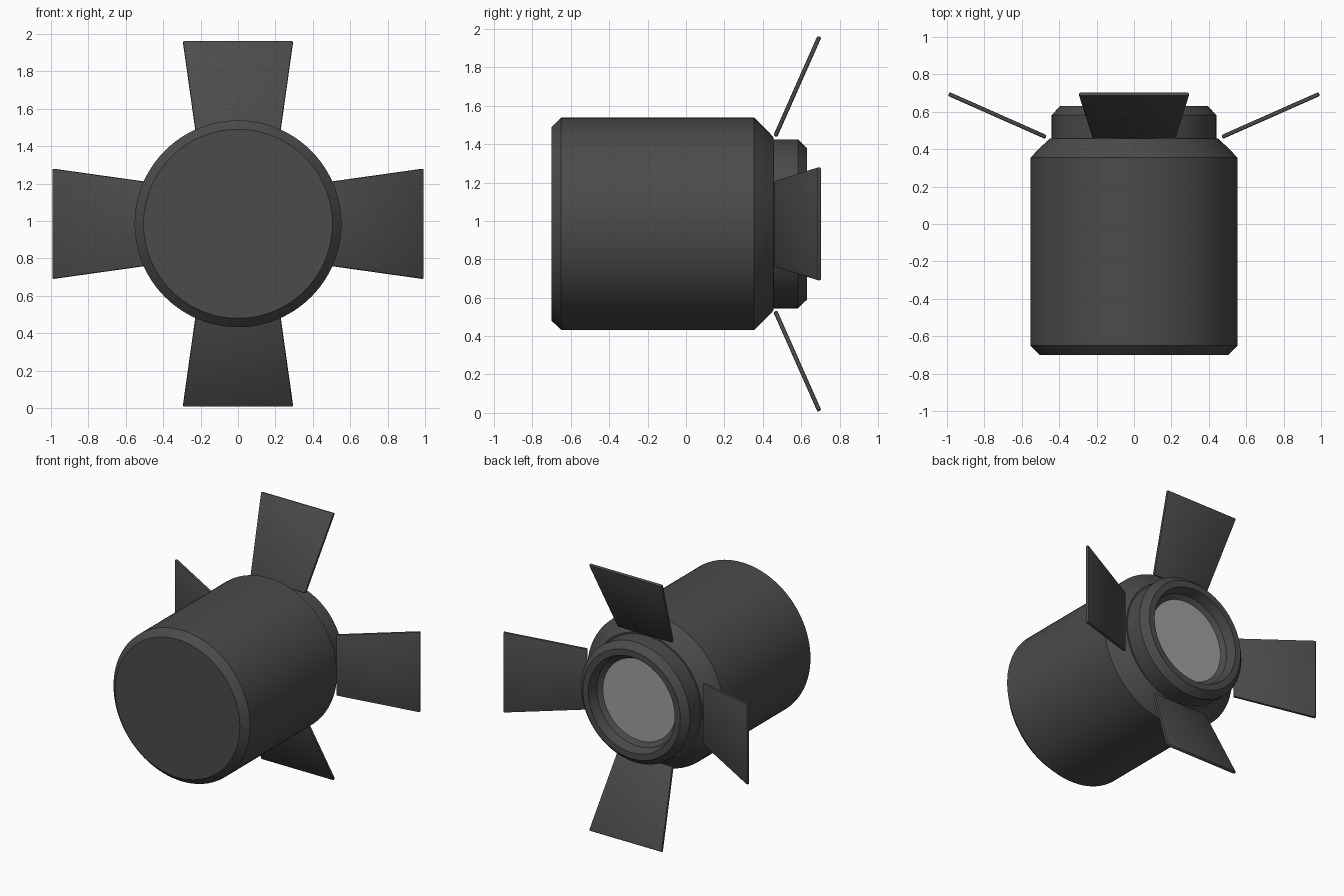
import bpy, bmesh, math
from mathutils import Vector, Matrix

if "Cube" in bpy.data.objects:
    bpy.data.objects.remove(bpy.data.objects["Cube"])

CZ = 0.985  # height of the lamp axis


def material(name, v):
    m = bpy.data.materials.new(name)
    m.diffuse_color = (v, v, v, 1)
    m.use_nodes = True
    m.node_tree.nodes["Principled BSDF"].inputs["Base Color"].default_value = m.diffuse_color
    return m


dark = material("dark_metal", 0.07)
glass = material("frosted_glass", 0.35)


def finish(name, bm, mat):
    bmesh.ops.remove_doubles(bm, verts=bm.verts, dist=1e-5)
    bmesh.ops.recalc_face_normals(bm, faces=bm.faces)
    me = bpy.data.meshes.new(name)
    bm.to_mesh(me)
    bm.free()
    me.materials.append(mat)
    ob = bpy.data.objects.new(name, me)
    bpy.context.collection.objects.link(ob)
    bpy.ops.object.select_all(action='DESELECT')
    ob.select_set(True)
    bpy.context.view_layer.objects.active = ob
    bpy.ops.object.shade_smooth_by_angle(angle=math.radians(30))
    return ob


def lathe(name, profile, mat, sides=96):
    """Spin (radius, y) points around the lamp axis."""
    bm = bmesh.new()
    rings = []
    for r, y in profile:
        rings.append([bm.verts.new((r * math.cos(2 * math.pi * i / sides), y,
                                    CZ + r * math.sin(2 * math.pi * i / sides)))
                      for i in range(sides)])
    for a, b in zip(rings, rings[1:]):
        for i in range(sides):
            j = (i + 1) % sides
            bm.faces.new((a[i], a[j], b[j], b[i]))
    bm.faces.new(rings[0])
    bm.faces.new(rings[-1])
    return finish(name, bm, mat)


# Lamp housing with chamfered ends
lathe("housing", [(0.505, -0.70), (0.553, -0.65), (0.553, 0.355), (0.505, 0.405)], dark)
# Sloped shoulder, neck and recessed opening
lathe("neck_ring", [(0.503, 0.40), (0.505, 0.405), (0.45, 0.457), (0.44, 0.457),
                    (0.44, 0.583), (0.395, 0.63), (0.35, 0.63), (0.33, 0.56),
                    (0.295, 0.535)], dark)
# Lens disc
lathe("lens", [(0.297, 0.53), (0.297, 0.537)], glass)


def leaf(name, turn, shift):
    """Tapered barn-door plate, leaning outward, turned about the axis."""
    inner, outer = Vector((0, 0.465, 0.456 + shift)), Vector((0, 0.695, 0.975 + shift))
    n = (outer - inner).cross(Vector((1, 0, 0))).normalized() * 0.011
    bm = bmesh.new()
    loops = []
    for s in (-1, 1):
        loops.append([bm.verts.new(p + Vector((x, 0, 0)) + n * s) for p, x in
                      ((inner, -0.222), (inner, 0.222), (outer, 0.295), (outer, -0.295))])
    a, b = loops
    bm.faces.new(a)
    bm.faces.new(b)
    for i in range(4):
        j = (i + 1) % 4
        bm.faces.new((a[i], a[j], b[j], b[i]))
    bmesh.ops.recalc_face_normals(bm, faces=bm.faces)
    bmesh.ops.bevel(bm, geom=bm.edges[:], offset=0.007, segments=2, profile=0.5,
                    affect='EDGES')
    bm.transform(Matrix.Translation((0, 0, CZ)) @ Matrix.Rotation(turn, 4, 'Y'))
    return finish(name, bm, dark)


# Four barn-door leaves
for i, side in enumerate(("top", "right", "bottom", "left")):
    leaf(side + "_leaf", i * math.pi / 2, 0.015 * (i % 2))
